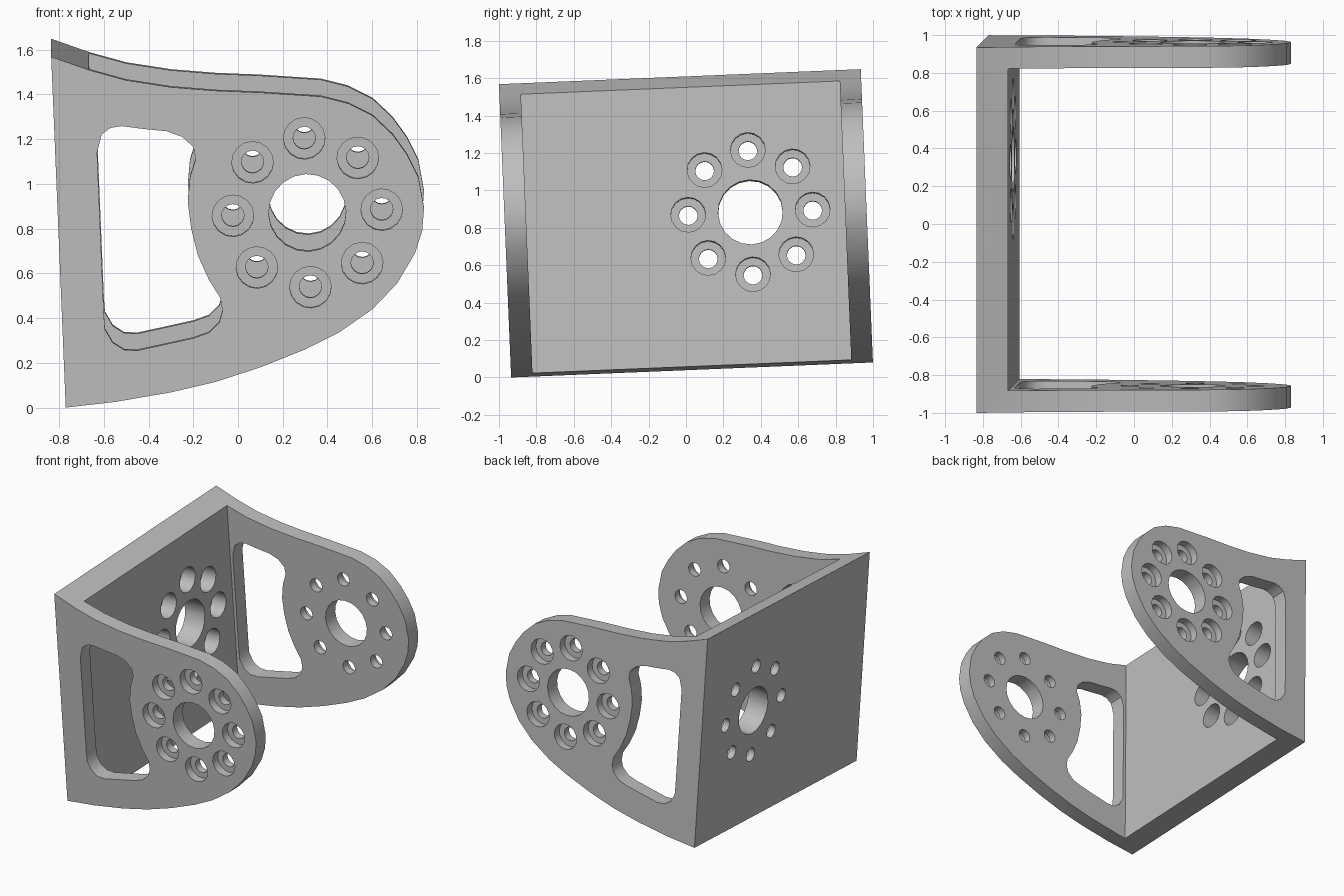
import bpy, bmesh, math
from mathutils import Matrix, Vector

cube = bpy.data.objects.get("Cube")
if cube:
    bpy.data.objects.remove(cube)

# The bracket sits slightly tilted: local x out from the wall, y across, z up
T = 0.0415
up = Vector((-T, -T, 1)).normalized()
across = Vector((0, 1, T)).normalized()
out = across.cross(up)
frame = Matrix((out, across, up)).transposed().to_4x4()
frame.translation = (-0.77, -0.935, 0)

WIDTH, FLANGE, WALL = 1.936, 0.115, 0.165


def loft(bm, rings):
    """Closed solid through rings with equal point counts."""
    loops = [[bm.verts.new(p) for p in ring] for ring in rings]
    n = len(loops[0])
    for a, b in zip(loops, loops[1:]):
        for i in range(n):
            bm.faces.new((a[i], a[(i + 1) % n], b[(i + 1) % n], b[i]))
    bm.faces.new(loops[0][::-1])
    bm.faces.new(loops[-1])


def prism(bm, outline, y0, y1):
    loft(bm, [[(x, y, z) for x, z in outline] for y in (y0, y1)])


def drill(bm, centre, axis, steps, sides):
    """Stepped round cutter; steps are (distance along axis, radius)."""
    side = axis.cross(Vector((0, 0, 1)))
    rings = []
    for t, r in steps:
        rings.append([])
        for i in range(sides):
            a = math.tau * i / sides
            rings[-1].append(centre + axis * t + r * (side * math.cos(a) + Vector((0, 0, math.sin(a)))))
    loft(bm, rings)


def hole_circle(bm, centre, axis, thick, depth):
    """Centre hole ringed by eight counterbored bolt holes."""
    drill(bm, centre, axis, [(-0.05, 0.173), (thick + 0.05, 0.173)], 20)
    side = axis.cross(Vector((0, 0, 1)))
    for i in range(8):
        a = math.tau * i / 8
        pos = centre + 0.333 * (side * math.cos(a) + Vector((0, 0, math.sin(a))))
        drill(bm, pos, axis, [(-0.05, 0.093), (depth, 0.093), (depth, 0.05), (thick + 0.05, 0.05)], 16)


def make_object(name, bm):
    bmesh.ops.recalc_face_normals(bm, faces=bm.faces[:])
    mesh = bpy.data.meshes.new(name)
    bm.to_mesh(mesh)
    bm.free()
    obj = bpy.data.objects.new(name, mesh)
    bpy.context.collection.objects.link(obj)
    return obj


def upright(points):
    """Turn tilted side-profile points into the local frame."""
    return [((x + 0.77) + T * z, z - T * (x + 0.77)) for x, z in points]


# Side profile of the whole bracket
profile = upright([
    (-0.77, 0), (-0.55, 0.025), (-0.3, 0.068), (-0.1, 0.115), (0.1, 0.18),
    (0.3, 0.26), (0.45, 0.335), (0.6, 0.44), (0.71, 0.555), (0.79, 0.69),
    (0.822, 0.79), (0.83, 0.89), (0.805, 1.03), (0.755, 1.13), (0.69, 1.22),
    (0.6, 1.305), (0.49, 1.36), (0.37, 1.39), (0.1, 1.408), (-0.1, 1.416),
    (-0.3, 1.432), (-0.5, 1.463), (-0.66, 1.507), (-0.835, 1.568)])
# Lightening window in both flanges
window = upright([
    (-0.6, 0.42), (-0.595, 0.35), (-0.56, 0.29), (-0.51, 0.258), (-0.45, 0.255),
    (-0.2, 0.31), (-0.13, 0.335), (-0.085, 0.38), (-0.07, 0.43), (-0.08, 0.49),
    (-0.13, 0.57), (-0.18, 0.68), (-0.21, 0.8), (-0.225, 0.92), (-0.215, 1.03),
    (-0.19, 1.11), (-0.2, 1.165), (-0.25, 1.21), (-0.32, 1.235), (-0.42, 1.245),
    (-0.52, 1.258), (-0.57, 1.25), (-0.61, 1.22), (-0.63, 1.14)])

bm = bmesh.new()
prism(bm, profile, 0, WIDTH)
bracket = make_object("bracket", bm)

# Cutters: space between the flanges, windows, drilled holes
bm = bmesh.new()
prism(bm, [(WALL, -1), (3, -1), (3, 3), (WALL, 3)], FLANGE, WIDTH - FLANGE)
channel = make_object("channel_cutter", bm)

bm = bmesh.new()
prism(bm, window, -0.1, WIDTH + 0.1)
window_cutter = make_object("window_cutter", bm)

bm = bmesh.new()
hole_circle(bm, Vector((1.115, 0, 0.826)), Vector((0, 1, 0)), FLANGE, 0.06)
hole_circle(bm, Vector((1.115, WIDTH, 0.826)), Vector((0, -1, 0)), FLANGE, 0.06)
hole_circle(bm, Vector((WALL, 1.315, 0.824)), Vector((-1, 0, 0)), WALL, 0.115)
hole_cutter = make_object("hole_cutter", bm)

bpy.ops.object.select_all(action='DESELECT')
bpy.context.view_layer.objects.active = bracket
bracket.select_set(True)
for cutter in (channel, window_cutter, hole_cutter):
    cutter.hide_render = True
    mod = bracket.modifiers.new("cut", 'BOOLEAN')
    mod.operation = 'DIFFERENCE'
    mod.solver = 'EXACT'
    mod.object = cutter
    bpy.ops.object.modifier_apply(modifier=mod.name)
    bpy.data.objects.remove(cutter)

bracket.data.transform(frame)
bpy.ops.object.shade_smooth_by_angle(angle=math.radians(30))

# Plain grey finish
grey = bpy.data.materials.new("light_grey")
grey.use_nodes = True
colour = (0.52, 0.52, 0.52, 1)
grey.diffuse_color = colour
grey.node_tree.nodes["Principled BSDF"].inputs["Base Color"].default_value = colour
bracket.data.materials.clear()
bracket.data.materials.append(grey)
